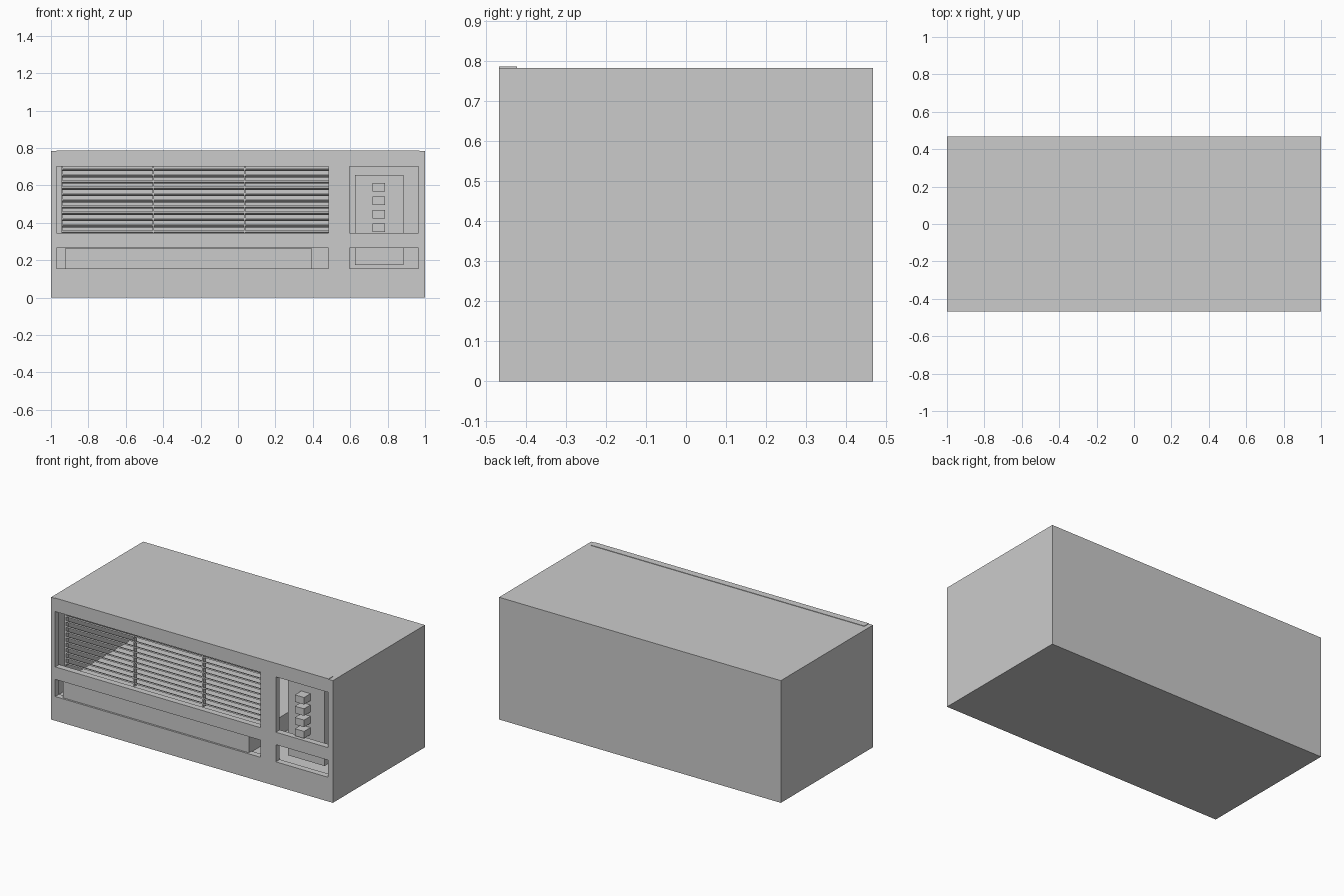
import bpy, bmesh
from mathutils import Matrix, Vector

if "Cube" in bpy.data.objects:
    bpy.data.objects.remove(bpy.data.objects["Cube"])

FRONT = -0.467


def box(name, x, y, z, tilt=0.0):
    """Box from (min, max) ranges, optionally tilted about its x axis."""
    lo, hi = Vector((x[0], y[0], z[0])), Vector((x[1], y[1], z[1]))
    size = hi - lo
    bm = bmesh.new()
    bmesh.ops.create_cube(bm, size=1, matrix=Matrix.Diagonal((*size, 1)))
    mesh = bpy.data.meshes.new(name)
    bm.to_mesh(mesh)
    bm.free()
    ob = bpy.data.objects.new(name, mesh)
    ob.location = (lo + hi) / 2
    ob.rotation_euler.x = tilt
    bpy.context.collection.objects.link(ob)
    return ob


def cut(target, cutter):
    """Subtract a box, apply the result and remove the cutter."""
    cutter.hide_render = True
    mod = target.modifiers.new("cut", 'BOOLEAN')
    mod.operation = 'DIFFERENCE'
    mod.solver = 'EXACT'
    mod.object = cutter
    bpy.context.view_layer.objects.active = target
    bpy.ops.object.modifier_apply(modifier=mod.name)
    bpy.data.objects.remove(cutter)


# Hollow cabinet with four openings in its front wall
cabinet = box("cabinet", (-1, 1), (FRONT, 0.467), (0, 0.784))
cut(cabinet, box("cavity", (-0.975, 0.97), (FRONT + 0.04, 0.455), (0.15, 0.705)))
for x in ((-0.97, 0.485), (0.595, 0.965)):
    for z in ((0.155, 0.265), (0.345, 0.70)):
        cut(cabinet, box("opening", x, (FRONT - 0.1, FRONT + 0.08), z))

# Thin lip along the front of the lid
box("top_lip", (-0.97, 0.97), (FRONT, -0.422), (0.78, 0.787))

# Deep tray behind the lower slot
box("lower_tray", (-0.925, 0.395), (FRONT + 0.012, 0.455), (0.15, 0.262))

# Control housing and its push buttons
panel_y = FRONT + 0.08
box("control_housing", (0.625, 0.885), (panel_y, 0.455), (0.175, 0.655))
for i in range(4):
    z = 0.35 + i * 0.0725
    box(f"button_{i + 1}", (0.72, 0.785), (FRONT + 0.015, panel_y + 0.01), (z, z + 0.045))

# Louvre grille: upright bars and horizontal slats
grille_y = FRONT + 0.06
for i in range(4):
    x = -0.942 + i * 0.489
    box(f"grille_upright_{i + 1}", (x - 0.005, x + 0.005),
        (grille_y, grille_y + 0.025), (0.335, 0.71))
for i in range(11):
    z = 0.35 + i * 0.0335
    box(f"grille_slat_{i + 1}", (-0.942, 0.525),
        (grille_y, grille_y + 0.025), (z - 0.004, z + 0.004), tilt=-0.4)
